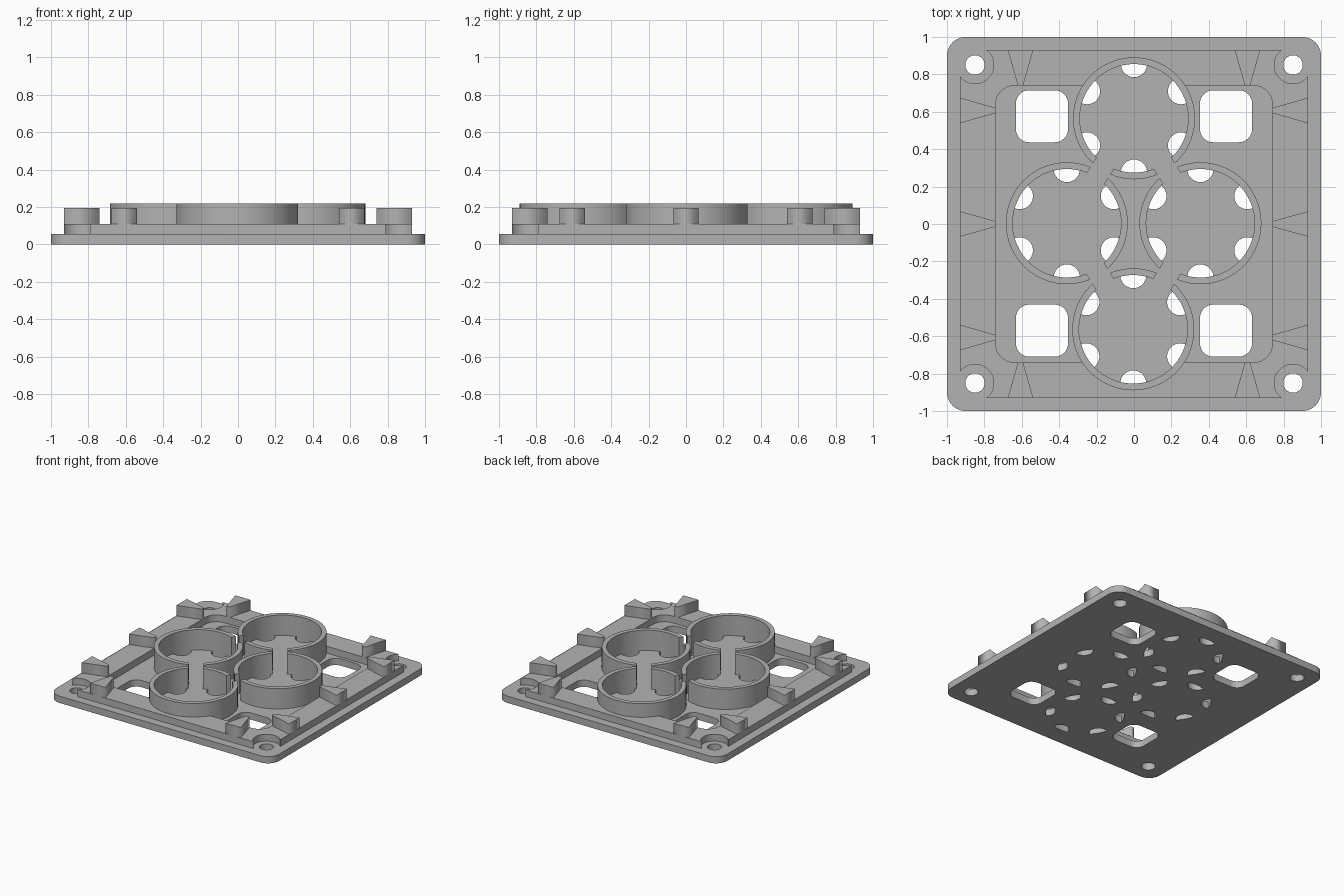
import bpy
import bmesh
from math import pi, sin, cos, atan2, hypot, radians
from mathutils import Matrix, Vector

cube = bpy.data.objects.get("Cube")
if cube:
    bpy.data.objects.remove(cube, do_unlink=True)

GREY = (0.45, 0.45, 0.45, 1)
mat = bpy.data.materials.new("mid_grey")
mat.use_nodes = True
mat.diffuse_color = GREY
mat.node_tree.nodes["Principled BSDF"].inputs["Base Color"].default_value = GREY

# Levels and main dimensions
PLATE, STEP, BLOCK, RIM = 0.055, 0.11, 0.195, 0.22
OUTER, INNER = 0.326, 0.29
CUPS = {"back": (0, 0.565), "left": (0.355, 0.004),
        "front": (-0.004, -0.563), "right": (-0.359, 0.004)}
SIGNS = [(1, 1), (-1, 1), (-1, -1), (1, -1)]


def arc(cx, cy, r, a0, a1, n=12):
    return [(cx + r * cos(a0 + (a1 - a0) * i / n),
             cy + r * sin(a0 + (a1 - a0) * i / n)) for i in range(n + 1)]


def circle(cx, cy, r, n=72):
    return arc(cx, cy, r, 0, 2 * pi, n)[:-1]


def rounded_square(cx, cy, half, r):
    pts = []
    for k, (sx, sy) in enumerate(SIGNS):
        pts += arc(cx + sx * (half - r), cy + sy * (half - r), r,
                   k * pi / 2, (k + 1) * pi / 2, 8)
    return pts


def prism(name, loops, z0, z1):
    """Extrude an outline, with any further loops as holes, from z0 to z1."""
    curve = bpy.data.curves.new(name + "_profile", "CURVE")
    curve.dimensions = "2D"
    curve.fill_mode = "BOTH"
    curve.extrude = (z1 - z0) / 2
    for pts in loops:
        spline = curve.splines.new("POLY")
        spline.points.add(len(pts) - 1)
        for p, (x, y) in zip(spline.points, pts):
            p.co = (x, y, 0, 1)
        spline.use_cyclic_u = True
    temp = bpy.data.objects.new(name + "_profile", curve)
    mesh = bpy.data.meshes.new_from_object(temp)
    bpy.data.objects.remove(temp)
    bm = bmesh.new()
    bm.from_mesh(mesh)
    bmesh.ops.remove_doubles(bm, verts=bm.verts, dist=1e-5)
    bmesh.ops.translate(bm, verts=bm.verts, vec=(0, 0, (z0 + z1) / 2))
    bmesh.ops.recalc_face_normals(bm, faces=bm.faces)
    bm.to_mesh(mesh)
    bm.free()
    mesh.name = name
    mesh.materials.clear()
    mesh.materials.append(mat)
    ob = bpy.data.objects.new(name, mesh)
    bpy.context.collection.objects.link(ob)
    return ob


def cut(ob, cutters):
    """Subtract the cutters, bake the result and remove the cutters."""
    for c in cutters:
        mod = ob.modifiers.new("cut", "BOOLEAN")
        mod.operation = "DIFFERENCE"
        mod.solver = "EXACT"
        mod.object = c
    bpy.context.view_layer.update()
    deps = bpy.context.evaluated_depsgraph_get()
    baked = bpy.data.meshes.new_from_object(ob.evaluated_get(deps))
    ob.modifiers.clear()
    ob.data = baked
    for c in cutters:
        bpy.data.objects.remove(c, do_unlink=True)


def smooth(ob):
    bpy.ops.object.select_all(action="DESELECT")
    ob.select_set(True)
    bpy.context.view_layer.objects.active = ob
    bpy.ops.object.shade_smooth_by_angle(angle=radians(30))


# Half-moon vent against the inside of a cup wall
def vent(cx, cy, a, r=0.07):
    t = 2 * math_asin(r / (2 * INNER))
    b = pi / 2 - t / 2
    hx, hy = cx + INNER * cos(a), cy + INNER * sin(a)
    return (arc(hx, hy, r, a + pi - b, a + pi + b, 14)
            + arc(cx, cy, INNER, a - t, a + t, 8)[1:-1])


def math_asin(v):
    return atan2(v, (1 - v * v) ** 0.5)


# Base plate with screw holes, windows and vents
loops = [rounded_square(0, 0, 1, 0.1)]
for sx, sy in SIGNS:
    loops.append(circle(sx * 0.85, sy * 0.85, 0.052, 32))
    loops.append(rounded_square(sx * 0.492, sy * 0.573 + 0.003, 0.139, 0.07))
for cx, cy in CUPS.values():
    loops += [vent(cx, cy, pi / 2 + k * pi / 3) for k in range(6)]
smooth(prism("base_plate", loops, 0, PLATE))

# Raised frame: corners notched around the screws, pocket and cups cut out
outline = []
for k, (sx, sy) in enumerate(SIGNS):
    start = atan2(-0.06, 0.08) + 2 * pi
    end = atan2(0.08, -0.06)
    outline += arc(sx * 0.85, sy * 0.85, 0.1,
                   start + k * pi / 2, end + k * pi / 2, 24)
frame = prism("raised_frame", [outline, rounded_square(0, 0, 0.74, 0.1)], PLATE, STEP)
cut(frame, [prism("cup_cutter", [circle(*CUPS[c], 0.31)], 0, 0.3)
            for c in ("back", "front")])
smooth(frame)


# Passage between two neighbouring cups
def passage(a, b):
    pa, pb = Vector(a), Vector(b)
    d = (pb - pa).normalized()
    side = Vector((-d.y, d.x)) * 0.054
    mid = (pa + pb) / 2
    d *= 0.12
    corners = [mid - d - side, mid + d - side, mid + d + side, mid - d + side]
    return prism("passage_cutter", [[tuple(p) for p in corners]], 0, 0.3)


# Four round cups, each opened towards its two neighbours
names = list(CUPS)
for i, name in enumerate(names):
    c = CUPS[name]
    cup = prism(name + "_cup_wall", [circle(*c, OUTER), circle(*c, INNER)], PLATE, RIM)
    cut(cup, [passage(c, CUPS[names[i - 1]]), passage(c, CUPS[names[(i + 1) % 4]])])
    smooth(cup)

# Tapered support blocks, wide at the outside, around the frame
for k, (edge, spots) in enumerate([("front", (-0.607, 0.607)), ("left", (-0.607, 0, 0.607)),
                                   ("back", (-0.607, 0.607)), ("right", (-0.607, 0, 0.607))]):
    for n, s in enumerate(spots):
        pts = [(s - 0.068, -0.93), (s + 0.068, -0.93), (s + 0.014, -0.74), (s - 0.014, -0.74)]
        block = prism(f"{edge}_block_{n + 1}", [pts], STEP, BLOCK)
        block.data.transform(Matrix.Rotation(k * pi / 2, 4, "Z"))
